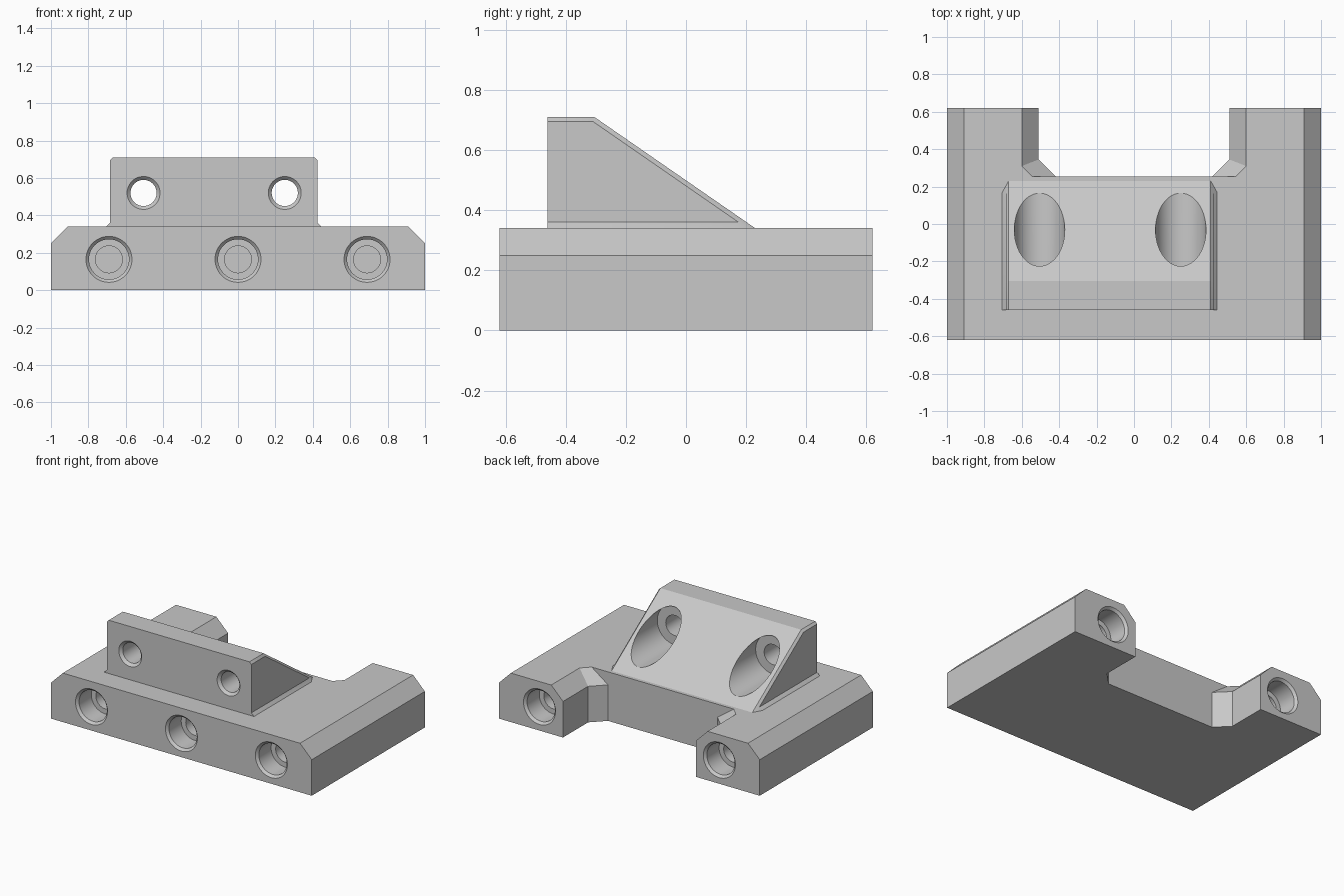
import bpy, bmesh, math

if "Cube" in bpy.data.objects:
    bpy.data.objects.remove(bpy.data.objects["Cube"], do_unlink=True)

grey = bpy.data.materials.new("plain grey")
grey.use_nodes = True
colour = (0.58, 0.58, 0.58, 1)
grey.diffuse_color = colour
grey.node_tree.nodes["Principled BSDF"].inputs["Base Color"].default_value = colour


def loft(name, rings):
    """Closed solid through a list of equal-length point rings."""
    bm = bmesh.new()
    loops = [[bm.verts.new(p) for p in ring] for ring in rings]
    n = len(loops[0])
    for a, b in zip(loops, loops[1:]):
        for i in range(n):
            j = (i + 1) % n
            bm.faces.new((a[i], a[j], b[j], b[i]))
    bm.faces.new(loops[0][::-1])
    bm.faces.new(loops[-1])
    bmesh.ops.recalc_face_normals(bm, faces=bm.faces)
    mesh = bpy.data.meshes.new(name)
    bm.to_mesh(mesh)
    bm.free()
    mesh.materials.append(grey)
    obj = bpy.data.objects.new(name, mesh)
    bpy.context.collection.objects.link(obj)
    return obj


def along_y(name, profile, y0, y1):
    return loft(name, [[(x, y, z) for x, z in profile] for y in (y0, y1)])


def lathe_y(x, z, profile, sides=48):
    """Turned cutter with its axis along y, from (y, radius) pairs."""
    angles = [2 * math.pi * i / sides for i in range(sides)]
    return loft("hole_cutter", [[(x + r * math.cos(a), y, z + r * math.sin(a))
                                 for a in angles] for y, r in profile])


def boolean(target, tool, operation="DIFFERENCE"):
    mod = target.modifiers.new("cut", "BOOLEAN")
    mod.operation = operation
    mod.solver = "EXACT"
    mod.object = tool
    bpy.context.view_layer.objects.active = target
    bpy.ops.object.modifier_apply(modifier=mod.name)
    bpy.data.objects.remove(tool, do_unlink=True)


def mirrored(half, centre=0.0):
    """Close a right-hand outline by reflecting it about x = centre."""
    right = [(centre + x, v) for x, v in half]
    return right + [(centre - x, v) for x, v in reversed(half)]


# Base slab with chamfered outer top edges
DEPTH = 0.62
base = along_y("base", mirrored([(1, 0), (1, 0.25), (0.91, 0.34)]), -DEPTH, DEPTH)

# Rear notch, with angled corners and a top chamfer on the arms
low = mirrored([(0.42, 0.255), (0.51, 0.345), (0.51, 0.8)])
high = mirrored([(0.67, 0.255), (0.69, 0.275), (0.69, 0.8)])
boolean(base, loft("notch_cutter", [[(x, y, z) for x, y in ring] for ring, z in
                                    ((low, -0.1), (low, 0.25), (high, 0.43))]))

# Stepped blind holes: three in front, one in each arm end
bore = [(0.04, 0.163), (0, 0.123), (-0.016, 0.107), (-0.15, 0.107),
        (-0.15, 0.072), (-0.3, 0.072)]
for x, side in ((-0.69, -1), (0, -1), (0.69, -1), (-0.69, 1), (0.69, 1)):
    boolean(base, lathe_y(x, 0.165, [(side * (DEPTH + d), r) for d, r in bore]))


# Wedge block: sloped rear, chamfered upper side edges
def wedge_ring(x, inset):
    back = inset * 1.757
    return [(x, y, z) for y, z in (
        (-0.46, 0.3), (-0.46, 0.71 - inset), (-0.305 - 0.311 * inset, 0.71 - inset),
        (0.23 - back, 0.34), (0.2 - back, 0.3))]


CENTRE = -0.13
wedge = loft("wedge_block", [wedge_ring(CENTRE + x, d) for x, d in
                             ((-0.58, 0.04), (-0.54, 0), (0.54, 0), (0.58, 0.04))])

# Side walls with a small flare at the foot
section = mirrored([(0.575, 0.32), (0.575, 0.34), (0.555, 0.36), (0.555, 0.8)], CENTRE)
boolean(wedge, along_y("side_trim", section, -0.6, 0.5), "INTERSECT")

# Through holes, countersunk in front and wide behind
for x in (-0.505, 0.25):
    boolean(wedge, lathe_y(x, 0.52, [(-0.48, 0.108), (-0.442, 0.07), (-0.235, 0.07),
                                     (-0.235, 0.135), (0.4, 0.135)]))

# Smooth the bores, keep the edges sharp
for obj in (base, wedge):
    bpy.ops.object.select_all(action="DESELECT")
    obj.select_set(True)
    bpy.context.view_layer.objects.active = obj
    bpy.ops.object.shade_smooth_by_angle(angle=math.radians(25))
